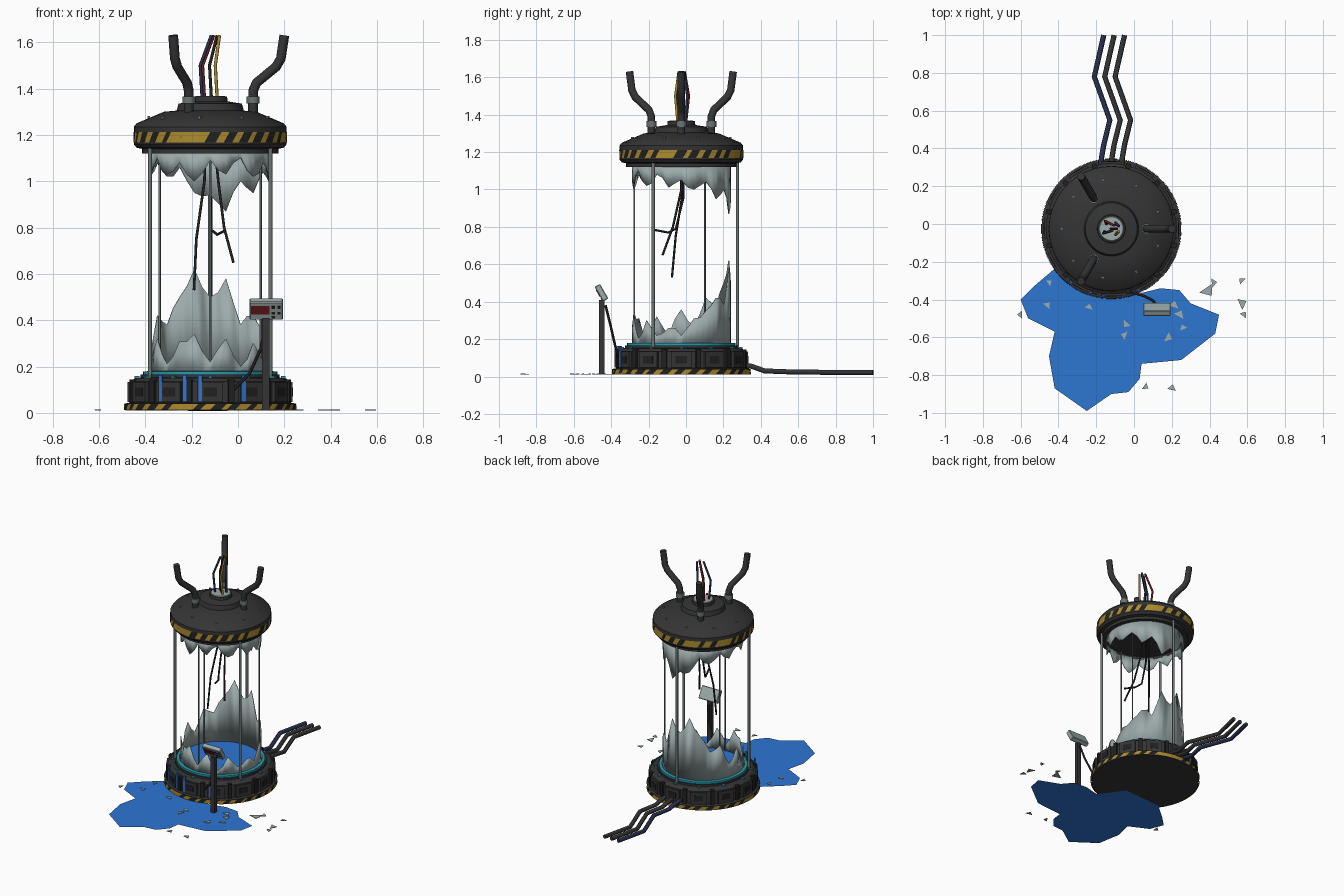
import bpy, bmesh, math, random
from mathutils import Matrix, Vector

random.seed(4)
cube = bpy.data.objects.get("Cube")
if cube:
    bpy.data.objects.remove(cube)
CX, CY = -0.12, -0.025      # tank axis
SEG = 48


def material(name, r, g, b):
    m = bpy.data.materials.new(name)
    m.use_nodes = True
    m.diffuse_color = (r, g, b, 1)
    m.node_tree.nodes["Principled BSDF"].inputs["Base Color"].default_value = (r, g, b, 1)
    return m


DARK = material("dark metal", 0.035, 0.035, 0.036)
BLACK = material("black rubber", 0.015, 0.015, 0.016)
YELLOW = material("hazard yellow", 0.42, 0.26, 0.025)
GLASS = material("frosted glass", 0.34, 0.41, 0.41)
STEEL = material("steel", 0.15, 0.18, 0.18)
BLUE = material("blue liquid", 0.026, 0.18, 0.65)
TEAL = material("teal seal", 0.02, 0.33, 0.42)
NAVY = material("navy cable", 0.02, 0.03, 0.08)
RED = material("red display", 0.16, 0.012, 0.012)


def finish(name, bm, mats, smooth=False, at=(CX, CY, 0)):
    me = bpy.data.meshes.new(name)
    bm.to_mesh(me)
    bm.free()
    for m in mats:
        me.materials.append(m)
    ob = bpy.data.objects.new(name, me)
    bpy.context.collection.objects.link(ob)
    ob.location = at
    if smooth:
        bpy.ops.object.select_all(action="DESELECT")
        ob.select_set(True)
        bpy.context.view_layer.objects.active = ob
        bpy.ops.object.shade_smooth_by_angle(angle=math.radians(30))
    return ob


def polar(r, a, z):
    return Vector((r * math.cos(a), r * math.sin(a), z))


def lathe(name, profile, mat):
    bm = bmesh.new()
    vs = [bm.verts.new((r, 0, z)) for r, z in profile]
    es = [bm.edges.new(p) for p in zip(vs, vs[1:])]
    bmesh.ops.spin(bm, geom=vs + es, cent=(0, 0, 0), axis=(0, 0, 1), angle=math.tau, steps=SEG)
    bmesh.ops.remove_doubles(bm, verts=bm.verts, dist=0.0001)
    bmesh.ops.recalc_face_normals(bm, faces=bm.faces)
    return finish(name, bm, [mat], True)


def ring_boxes(name, angles, r, z, size, mat):
    # boxes set radially: size is depth, width, height
    bm = bmesh.new()
    for a in angles:
        m = Matrix.Translation(polar(r, a, z)) @ Matrix.Rotation(a, 4, "Z") @ Matrix.Diagonal((*size, 1))
        bmesh.ops.create_cube(bm, size=1, matrix=m)
    return finish(name, bm, [mat])


def tube(name, points, radius, mat, at=(CX, CY, 0)):
    cu = bpy.data.curves.new(name, "CURVE")
    cu.dimensions = "3D"
    cu.bevel_depth = radius
    cu.bevel_resolution = 3
    cu.use_fill_caps = True
    sp = cu.splines.new("POLY")
    sp.points.add(len(points) - 1)
    for p, co in zip(sp.points, points):
        p.co = (*co, 1)
    sp.use_smooth = True
    cu.materials.append(mat)
    ob = bpy.data.objects.new(name, cu)
    ob.location = at
    bpy.context.collection.objects.link(ob)
    return ob


def hazard_band(name, r, z0, z1, n):
    # slanted stripes with uneven, worn widths
    bm = bmesh.new()
    step = math.tau / n
    cuts = [(i + random.uniform(-0.25, 0.25)) * step for i in range(n)]
    low = [bm.verts.new(polar(r, a, z0)) for a in cuts]
    high = [bm.verts.new(polar(r, a + step * 0.7, z1)) for a in cuts]
    for i in range(n):
        j = (i + 1) % n
        f = bm.faces.new((low[i], low[j], high[j], high[i]))
        f.material_index = 1 if i % 2 == 0 or random.random() < 0.15 else 0
    return finish(name, bm, [BLACK, YELLOW])


def broken_glass(name, root, heights):
    # tube whose free edge is jagged
    bm = bmesh.new()
    n = len(heights)
    edge = []
    for i, h in enumerate(heights):
        nxt = heights[(i + 1) % n]
        edge += [h, (h + nxt) / 2 + random.uniform(-0.02, 0.02)]
    n *= 2
    a = [bm.verts.new(polar(0.265, math.tau * i / n, root)) for i in range(n)]
    b = [bm.verts.new(polar(0.265, math.tau * i / n, edge[i])) for i in range(n)]
    for i in range(n):
        j = (i + 1) % n
        bm.faces.new((a[i], a[j], b[j], b[i]))
    bmesh.ops.recalc_face_normals(bm, faces=bm.faces)
    ob = finish(name, bm, [GLASS], True)
    ob.modifiers.new("thickness", "SOLIDIFY").thickness = 0.005


# Base and its fittings
lathe("base", [(0, 0.01), (0.365, 0.01), (0.37, 0.04), (0.345, 0.045), (0.345, 0.135),
               (0.325, 0.15), (0.30, 0.152), (0.30, 0.165), (0, 0.165)], DARK)
hazard_band("base_hazard_band", 0.372, 0.012, 0.038, 60)
steps12 = [math.tau * i / 12 + math.pi / 6 for i in range(12)]
half12 = [a + math.pi / 12 for a in steps12]
ring_boxes("base_panels", steps12, 0.347, 0.09, (0.018, 0.11, 0.085), DARK)
ring_boxes("base_panel_insets", steps12, 0.355, 0.09, (0.006, 0.06, 0.04), BLACK)
ring_boxes("base_clamps", half12, 0.34, 0.095, (0.035, 0.026, 0.1), BLACK)
ring_boxes("base_lamps", steps12, 0.316, 0.155, (0.02, 0.016, 0.008), TEAL)
drips = [math.radians(d) for d in (233, 252, 263, 294)]
ring_boxes("liquid_drips", drips, 0.355, 0.107, (0.009, 0.018, 0.115), BLUE)
lathe("glass_seal", [(0.27, 0.165), (0.29, 0.165), (0.29, 0.178), (0.27, 0.18)], TEAL)
lathe("tank_liquid", [(0, 0.172), (0.262, 0.172)], BLUE)

# Broken glass, starting at +x and going counterclockwise
broken_glass("lower_glass", 0.165, [.22, .31, .35, .42, .38, .58, .50, .62, .50, .38, .42, .27,
                                    .36, .22, .32, .21, .31, .34, .22, .32, .20, .30, .22, .26])
broken_glass("upper_glass", 1.13, [1.05, 1.0, 1.04, .95, 1.0, .87, .94, .95, 1.06, 1.02, 1.08, 1.03,
                                   1.09, 1.04, 1.1, 1.03, 1.08, 1.0, 1.09, 1.03, 1.1, 1.02, 1.08, 1.01])

# Support rods
for i in range(3):
    a = math.tau * i / 3 + math.pi / 2
    tube("outer_rod", [polar(0.30, a, 0.15), polar(0.30, a, 1.15)], 0.009, STEEL)
    b = a + math.pi / 3
    tube("inner_rod", [polar(0.252, b, 0.16), polar(0.252, b, 1.14)], 0.005, STEEL)

# Cap
lathe("cap", [(0, 1.14), (0.26, 1.14), (0.26, 1.12), (0.295, 1.12), (0.295, 1.14), (0.318, 1.145),
              (0.33, 1.16), (0.33, 1.235), (0.318, 1.25), (0.20, 1.30), (0.145, 1.305),
              (0.137, 1.335), (0.075, 1.345), (0.073, 1.365), (0, 1.365)], DARK)
hazard_band("cap_hazard_band", 0.332, 1.168, 1.212, 58)
lathe("cable_socket", [(0, 1.369), (0.062, 1.369), (0.068, 1.362)], GLASS)
bolts = [math.tau * (i + 0.5) / 9 for i in range(9)]
ring_boxes("cap_bolts", bolts, 0.265, 1.275, (0.012, 0.012, 0.012), STEEL)

# Three bent pipes with collars on the cap
for i in range(3):
    a = math.tau * i / 3
    path = ((0.185, 1.29), (0.185, 1.39), (0.2, 1.425), (0.285, 1.495), (0.305, 1.53), (0.32, 1.63))
    tube("cap_pipe", [polar(r, a, z) for r, z in path], 0.021, DARK)
    tube("pipe_collar", [polar(0.185, a, 1.335), polar(0.185, a, 1.365)], 0.028, STEEL)

# Loose cables rising from the socket
for x, y, lean, mat in ((-0.035, -0.015, 0.04, NAVY), (-0.025, 0.025, 0.04, RED), (0.005, 0, 0.025, BLACK),
                        (0.03, -0.02, 0.01, YELLOW), (0.03, 0.02, 0.01, NAVY)):
    tube("top_cable", [(x, y, 1.36), (x - 0.008, y * 1.6, 1.5), (x + lean, y * 0.7, 1.63)], 0.007, mat)

# Cables hanging inside the tank
hang = [[(-0.02, 0.01, 1.15), (-0.025, 0.01, 1.0), (-0.06, -0.03, 0.75), (-0.07, -0.05, 0.53)],
        [(0.02, 0, 1.15), (0.035, 0, 1.0), (0.06, -0.045, 0.8), (0.1, -0.1, 0.65)],
        [(0, 0.01, 1.15), (0, 0.01, 0.95), (0.005, -0.03, 0.79), (0.03, -0.07, 0.77), (0.06, -0.15, 0.785)]]
for path in hang:
    tube("hanging_cable", path, 0.006, BLACK)

# Floor pipes at the back
for i, mat in enumerate((NAVY, DARK, DARK)):
    s = i * 0.055
    tube("floor_pipe", [(x + s, y, z) for x, y, z in
                        ((-0.175, 0.3, 0.06), (-0.172, 0.35, 0.055), (-0.16, 0.42, 0.03), (-0.128, 0.55, 0.025),
                         (-0.21, 0.78, 0.022), (-0.16, 1.0, 0.022))], 0.014, mat, (0, 0, 0))


# Control console: a post and a tilted head
def box(name, size, at, mat, matrix=Matrix()):
    bm = bmesh.new()
    bmesh.ops.create_cube(bm, size=1, matrix=matrix @ Matrix.Translation(at) @ Matrix.Diagonal((*size, 1)))
    return finish(name, bm, [mat], at=(0, 0, 0))


box("console_post", (0.032, 0.028, 0.4), (0.12, -0.45, 0.21), DARK)
tilt = Matrix.Translation((0.122, -0.452, 0.448)) @ Matrix.Rotation(math.radians(30), 4, "X")
head = box("console_head", (0.145, 0.033, 0.09), (0, 0, 0), GLASS, tilt)
head.modifiers.new("rounding", "BEVEL").width = 0.004
box("console_screen", (0.078, 0.006, 0.042), (-0.026, -0.016, 0.005), RED, tilt)
for x, z in ((0.03, 0.018), (0.055, 0.018), (0.03, -0.01), (0.055, -0.01), (0.03, -0.03)):
    box("console_button", (0.014, 0.007, 0.012), (x, -0.016, z), BLACK, tilt)
tube("console_cable", [(0.12, -0.43, 0.38), (0.1, -0.405, 0.28), (0.05, -0.38, 0.17), (-0.02, -0.36, 0.1)],
     0.007, BLACK, (0, 0, 0))

# Spilled liquid
bm = bmesh.new()
outline = [(-.40, -.22), (-.53, -.33), (-.60, -.40), (-.56, -.50), (-.42, -.57), (-.45, -.70), (-.42, -.87),
           (-.25, -.99), (-.12, -.90), (-.03, -.89), (.03, -.82), (.04, -.74), (.25, -.72), (.43, -.58),
           (.45, -.48), (.30, -.42), (.24, -.35), (.14, -.34), (.02, -.37), (-.1, -.2)]
bm.faces.new([bm.verts.new((x, y, 0.009)) for x, y in reversed(outline)])
bmesh.ops.recalc_face_normals(bm, faces=bm.faces)
bmesh.ops.triangulate(bm, faces=bm.faces)
finish("puddle", bm, [BLUE], at=(0, 0, 0))

# Glass shards on the floor
bm = bmesh.new()
spots = [(-.60, -.48), (-.46, -.43), (-.45, -.31), (-.24, -.31), (-.05, -.59), (-.04, -.53), (.21, -.43), (.26, -.55),
         (.39, -.35), (.42, -.31), (.57, -.30), (.58, -.48), (.57, -.42), (.18, -.6), (.06, -.86), (.2, -.87),
         (-.24, -.44), (.24, -.48)]
for i, (x, y) in enumerate(spots):
    turn, size = random.uniform(0, math.tau), random.uniform(0.018, 0.035) + (0.02 if i == 8 else 0)
    bm.faces.new([bm.verts.new(polar(size * k, turn + w, 0.012 + 0.003 * k) + Vector((x, y, 0)))
                  for w, k in ((0, 1), (1.9, 0.8), (3.8, 0.9))])
shards = finish("glass_shards", bm, [GLASS], at=(0, 0, 0))
shards.modifiers.new("thickness", "SOLIDIFY").thickness = 0.004
